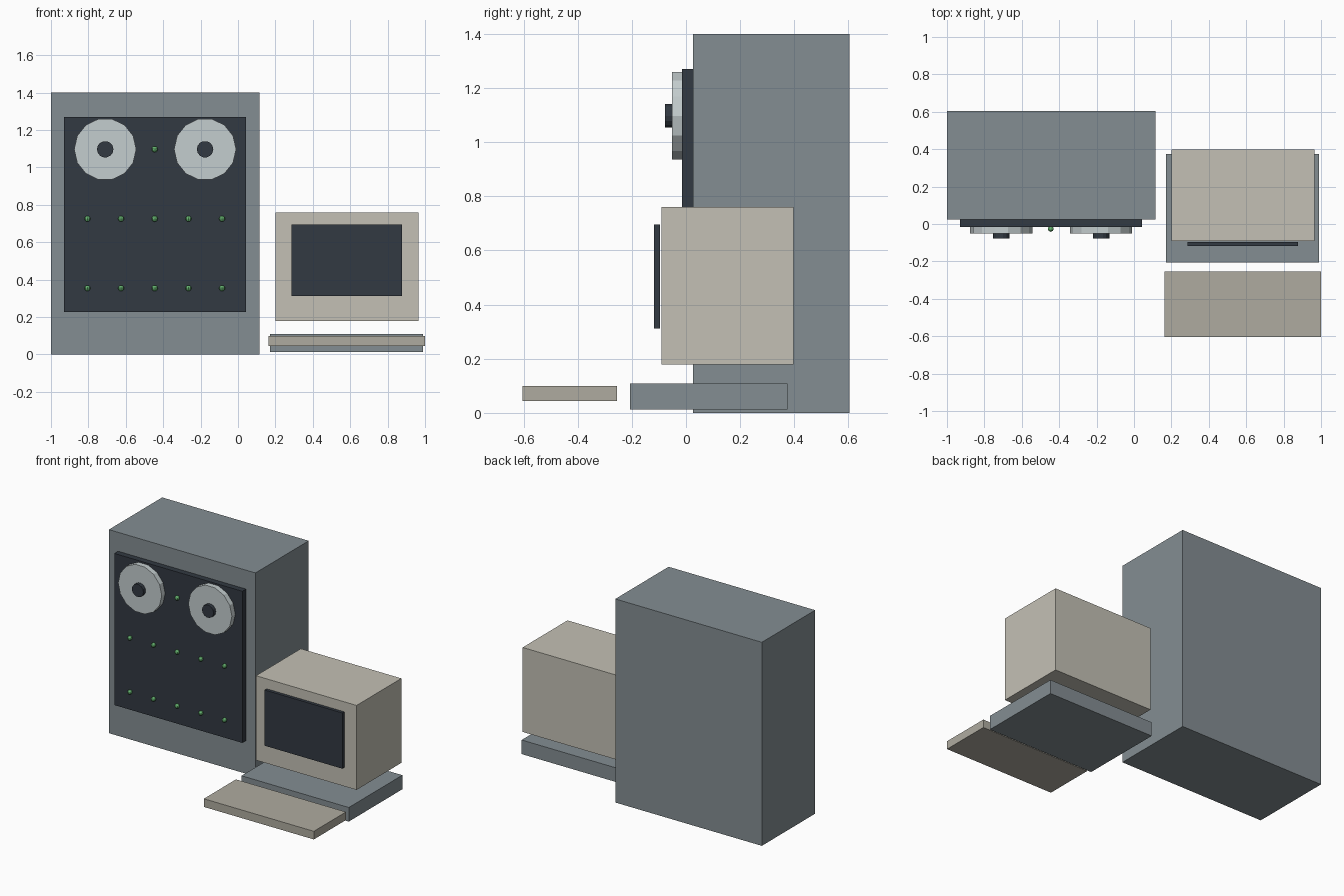
import bpy
from math import pi

if "Cube" in bpy.data.objects:
    bpy.data.objects.remove(bpy.data.objects["Cube"])


def material(name, r, g, b):
    m = bpy.data.materials.new(name)
    m.diffuse_color = (r, g, b, 1)
    m.use_nodes = True
    m.node_tree.nodes["Principled BSDF"].inputs["Base Color"].default_value = m.diffuse_color
    return m


STEEL = material("steel_grey", 0.23, 0.27, 0.29)
DARK = material("dark_panel", 0.032, 0.041, 0.054)
SILVER = material("reel_silver", 0.55, 0.61, 0.62)
BEIGE = material("beige", 0.55, 0.53, 0.46)
TAUPE = material("key_beige", 0.43, 0.41, 0.35)
GREEN = material("lamp_green", 0.13, 0.45, 0.16)


def finish(name, mat):
    ob = bpy.context.object
    ob.name = name
    ob.data.materials.append(mat)
    return ob


def box(name, mat, x, y, z):
    """Box from (min, max) extents on each axis."""
    bpy.ops.mesh.primitive_cube_add(size=1, location=[sum(a) / 2 for a in (x, y, z)])
    ob = finish(name, mat)
    ob.scale = [b - a for a, b in (x, y, z)]
    bpy.ops.object.transform_apply(location=False, rotation=False, scale=True)


def disc(name, mat, x, z, radius, y, sides):
    """Flat-sided disc facing -y with a vertex on the x axis."""
    bpy.ops.mesh.primitive_cylinder_add(
        vertices=sides, radius=radius, depth=y[1] - y[0],
        location=(x, sum(y) / 2, z), rotation=(pi / 2, 0, 0))
    ob = finish(name, mat)
    # turn the polygon so that a corner points sideways
    ob.rotation_euler = (pi / 2, pi / 2, 0)


# Tape cabinet and its front panel
box("cabinet", STEEL, (-1, 0.115), (0.025, 0.604), (0, 1.4))
box("front_panel", DARK, (-0.93, 0.043), (-0.015, 0.025), (0.227, 1.27))

# Tape reels with hubs
REELS = (-0.71, -0.176)
for side, x in zip(("left", "right"), REELS):
    disc(f"{side}_reel", SILVER, x, 1.097, 0.166, (-0.052, -0.015), 14)
    disc(f"{side}_hub", DARK, x, 1.097, 0.044, (-0.077, -0.052), 14)

# Indicator lamps: a 5 x 3 grid, leaving out those the reels would cover
for row in range(3):
    for col in range(5):
        x, z = -0.805 + 0.18 * col, 0.354 + 0.3715 * row
        if row == 2 and any(abs(x - r) < 0.166 for r in REELS):
            continue
        bpy.ops.mesh.primitive_uv_sphere_add(
            segments=8, ring_count=6, radius=0.016, location=(x, -0.026, z))
        finish(f"lamp_{row}_{col}", GREEN)

# Desktop terminal
box("terminal_base", STEEL, (0.172, 0.988), (-0.207, 0.375), (0.012, 0.109))
box("monitor_case", BEIGE, (0.2, 0.965), (-0.09, 0.397), (0.179, 0.76))
box("screen", DARK, (0.286, 0.876), (-0.118, -0.096), (0.312, 0.695))
box("keyboard", TAUPE, (0.163, 1.0), (-0.604, -0.255), (0.044, 0.1))
